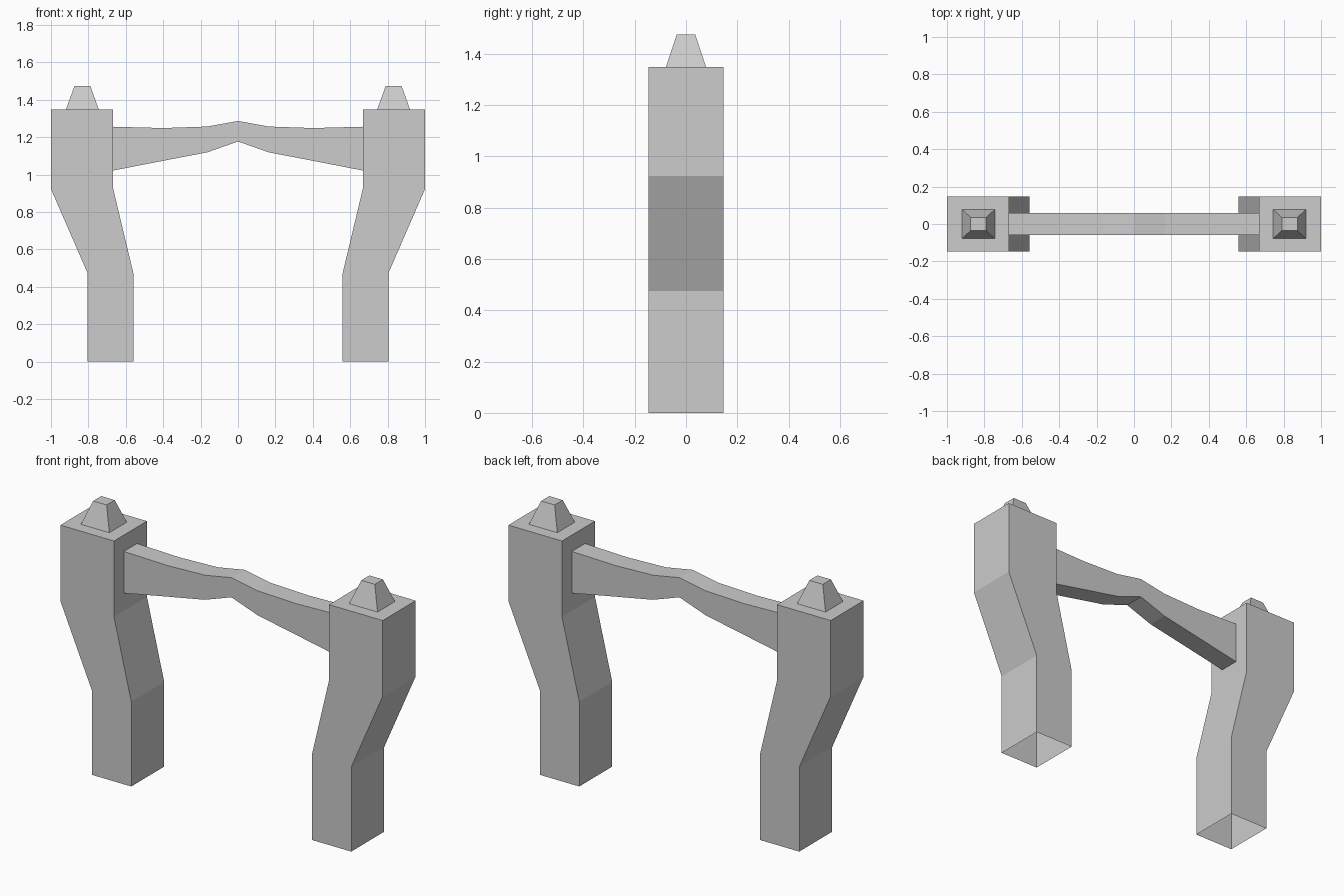
import bpy
import bmesh

cube = bpy.data.objects.get("Cube")
if cube:
    bpy.data.objects.remove(cube, do_unlink=True)

stone = bpy.data.materials.new("light_grey_stone")
stone.use_nodes = True
grey = (0.604, 0.604, 0.604, 1)
stone.diffuse_color = grey
stone.node_tree.nodes["Principled BSDF"].inputs["Base Color"].default_value = grey


def loft(name, rings, cap_start=False, cap_end=False):
    """Join four-cornered rings into a flat-faced part."""
    bm = bmesh.new()
    loops = [[bm.verts.new(p) for p in ring] for ring in rings]
    for a, b in zip(loops, loops[1:]):
        for i in range(4):
            j = (i + 1) % 4
            bm.faces.new((a[i], a[j], b[j], b[i]))
    if cap_start:
        bm.faces.new(loops[0][::-1])
    if cap_end:
        bm.faces.new(loops[-1])
    bmesh.ops.recalc_face_normals(bm, faces=bm.faces)
    mesh = bpy.data.meshes.new(name)
    bm.to_mesh(mesh)
    bm.free()
    mesh.materials.append(stone)
    obj = bpy.data.objects.new(name, mesh)
    bpy.context.collection.objects.link(obj)
    return obj


def level(x0, x1, half_y, z):
    """Horizontal rectangle at height z."""
    return [(x0, -half_y, z), (x1, -half_y, z), (x1, half_y, z), (x0, half_y, z)]


def section(x, low, high, half_y):
    """Upright rectangle across the beam at x."""
    return [(x, -half_y, low), (x, half_y, low), (x, half_y, high), (x, -half_y, high)]


# Posts lean outward at mid height and are open underneath; finials sit on top
post_levels = [(0.56, 0.805, 0), (0.56, 0.805, 0.475),
               (0.667, 1.0, 0.923), (0.667, 1.0, 1.348)]
for side, s in (("left", 1), ("right", -1)):
    loft(side + "_post",
         [level(s * a, s * b, 0.146, z) for a, b, z in post_levels], cap_end=True)
    loft(side + "_finial",
         [level(s * 0.744, s * 0.92, 0.078, 1.348),
          level(s * 0.79, s * 0.874, 0.036, 1.475)], cap_end=True)

# Crossbeam rises to a shallow peak in the middle
half_beam = [(0.667, 1.022, 1.256), (0.4, 1.074, 1.249), (0.165, 1.119, 1.257)]
stations = ([(-x, a, b) for x, a, b in half_beam] + [(0, 1.177, 1.287)]
            + half_beam[::-1])
loft("crossbeam", [section(x, a, b, 0.058) for x, a, b in stations])
